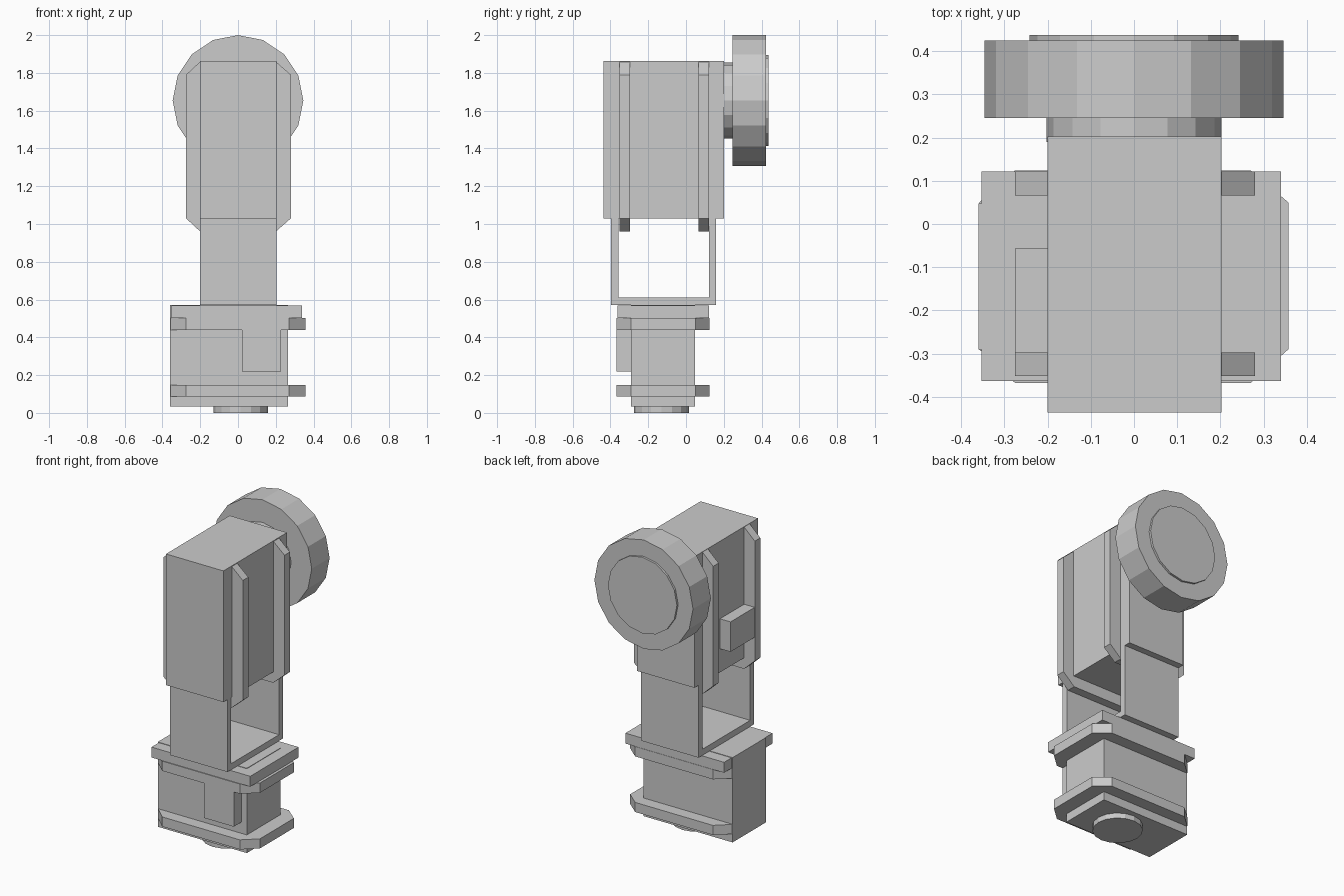
import bpy, bmesh, math
from mathutils import Vector

if "Cube" in bpy.data.objects:
    bpy.data.objects.remove(bpy.data.objects["Cube"])


def extrude(name, pts, vec):
    """Closed polygon of 3D points pushed along vec into a solid."""
    bm = bmesh.new()
    face = bm.faces.new([bm.verts.new(p) for p in pts])
    new = bmesh.ops.extrude_face_region(bm, geom=[face])
    verts = [g for g in new["geom"] if isinstance(g, bmesh.types.BMVert)]
    bmesh.ops.translate(bm, verts=verts, vec=Vector(vec))
    bmesh.ops.recalc_face_normals(bm, faces=bm.faces)
    mesh = bpy.data.meshes.new(name)
    bm.to_mesh(mesh)
    bm.free()
    ob = bpy.data.objects.new(name, mesh)
    bpy.context.collection.objects.link(ob)
    return ob


def box(name, x, y, z):
    pts = [(x[0], y[0], z[0]), (x[1], y[0], z[0]), (x[1], y[1], z[0]), (x[0], y[1], z[0])]
    return extrude(name, pts, (0, 0, z[1] - z[0]))


def ring(radius, n=16):
    return [(radius * math.sin(2 * math.pi * i / n), radius * math.cos(2 * math.pi * i / n))
            for i in range(n)]


# Foot disc under the base
extrude("foot_disc", [(0.014 + a, -0.13 + b, 0) for a, b in ring(0.145)], (0, 0, 0.033))

# Base block with chamfered collars, top plate and front tab
box("base_block", (-0.36, 0.265), (-0.29, 0.047), (0.033, 0.571))
collar = [(-0.358, -0.29), (-0.275, -0.368), (0.27, -0.368), (0.357, -0.29),
          (0.357, 0.05), (0.27, 0.124), (-0.275, 0.124), (-0.358, 0.05)]
for name, z0, z1 in (("lower_collar", 0.087, 0.148), ("upper_collar", 0.44, 0.502)):
    extrude(name, [(x, y, z0) for x, y in collar], (0, 0, z1 - z0))
box("top_plate", (-0.353, 0.34), (-0.363, 0.122), (0.502, 0.568))
box("front_tab", (0.02, 0.228), (-0.368, -0.28), (0.22, 0.45))

# U-shaped bracket carrying the head
u_profile = [(-0.396, 0.571), (0.16, 0.571), (0.16, 1.06), (0.122, 1.06),
             (0.122, 0.61), (-0.358, 0.61), (-0.358, 1.06), (-0.396, 1.06)]
extrude("u_bracket", [(-0.2, y, z) for y, z in u_profile], (0.403, 0, 0))

# Head block with two chamfered rib plates and a side lug
box("head_block", (-0.2, 0.203), (-0.436, 0.202), (1.03, 1.862))
rib = [(-0.2, 1.86), (0.2, 1.86), (0.28, 1.79), (0.28, 1.03),
       (0.2, 0.96), (-0.2, 0.96), (-0.275, 1.03), (-0.275, 1.79)]
for name, y0 in (("front_rib", -0.352), ("rear_rib", 0.066)):
    extrude(name, [(x, y0, z) for x, z in rib], (0, 0.055, 0))
box("side_lug", (-0.274, -0.19), (-0.31, -0.055), (1.18, 1.37))

# Wheel: hub, rim and outer cap
for name, r, y0, y1 in (("wheel_hub", 0.202, 0.19, 0.25), ("wheel_rim", 0.346, 0.245, 0.424),
                        ("wheel_cap", 0.242, 0.42, 0.437)):
    extrude(name, [(a, y0, 1.654 + b) for a, b in ring(r)], (0, y1 - y0, 0))
